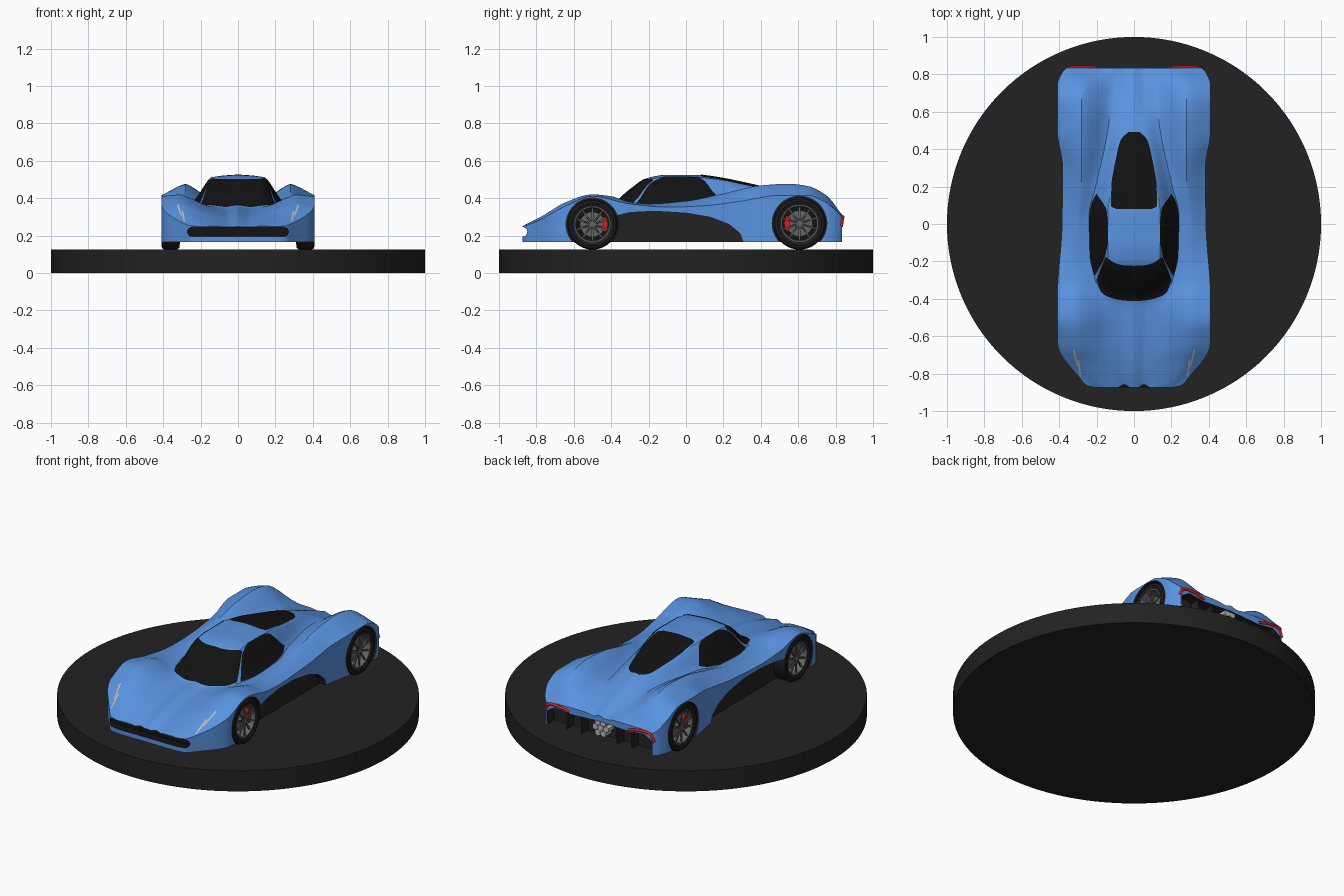
import bpy, bmesh, math
from mathutils import Vector
from mathutils.bvhtree import BVHTree

if "Cube" in bpy.data.objects:
    bpy.data.objects.remove(bpy.data.objects["Cube"])


def material(name, r, g, b):
    m = bpy.data.materials.new(name)
    m.diffuse_color = (r, g, b, 1)
    m.use_nodes = True
    m.node_tree.nodes["Principled BSDF"].inputs["Base Color"].default_value = m.diffuse_color
    return m


BLUE = material("blue paint", .10, .29, .74)
BLACK = material("black", .006, .006, .006)
DARK = material("dark trim", .016, .016, .016)
RUBBER = material("rubber", .012, .012, .012)
METAL = material("wheel metal", .13, .13, .13)
SILVER = material("silver", .5, .5, .5)
RED = material("red", .75, .01, .01)


def finish(name, bm, mat, smooth=35):
    me = bpy.data.meshes.new(name)
    bm.to_mesh(me)
    bm.free()
    me.materials.append(mat)
    ob = bpy.data.objects.new(name, me)
    bpy.context.collection.objects.link(ob)
    shade(ob, smooth)
    return ob


def shade(ob, angle):
    bpy.ops.object.select_all(action='DESELECT')
    ob.select_set(True)
    bpy.context.view_layer.objects.active = ob
    bpy.ops.object.shade_smooth_by_angle(angle=math.radians(angle))


def loft(rings, loop=False):
    """Skin closed rings of points, capped or joined end to end."""
    bm = bmesh.new()
    vs = [[bm.verts.new(p) for p in r] for r in rings]
    n = len(vs[0])
    for a, b in zip(vs, vs[1:] + vs[:1] if loop else vs[1:]):
        for i in range(n):
            j = (i + 1) % n
            bm.faces.new((a[i], a[j], b[j], b[i]))
    if not loop:
        bm.faces.new(vs[0])
        bm.faces.new(vs[-1])
    bmesh.ops.recalc_face_normals(bm, faces=bm.faces)
    return bm


def prism(name, pts, axis, lo, hi, mat):
    place = (lambda h, p: (h, p[0], p[1])) if axis == 'x' else (lambda h, p: (p[0], h, p[1]))
    return finish(name, loft([[place(h, p) for p in pts] for h in (lo, hi)]), mat)


def circle(u, v, r, n=48):
    return [(u + r * math.cos(2 * math.pi * i / n), v + r * math.sin(2 * math.pi * i / n)) for i in range(n)]


def curve(pts, t):
    """Smooth interpolation without overshoot."""
    n = len(pts)
    t = min(max(t, pts[0][0]), pts[-1][0])
    d = [(q[1] - p[1]) / (q[0] - p[0]) for p, q in zip(pts, pts[1:])]

    def slope(k):
        if k == 0 or k == n - 1:
            return d[0] if k == 0 else d[-1]
        return 2 * d[k-1] * d[k] / (d[k-1] + d[k]) if d[k-1] * d[k] > 0 else 0
    i = next(k for k in range(n - 1) if t <= pts[k+1][0])
    h = pts[i+1][0] - pts[i][0]
    s = (t - pts[i][0]) / h
    w = s * s * (3 - 2 * s)
    return (pts[i][1] * (1 - w) + pts[i+1][1] * w
            + h * (s * (1 - s) ** 2 * slope(i) - s * s * (1 - s) * slope(i + 1)))


# Body lines along y: centre line, canopy widths, valley, fender crest, outer edge
CENTRE = [(-.875, .25), (-.8, .28), (-.65, .32), (-.5, .345), (-.41, .36), (-.3, .445), (-.2, .51), (-.1, .525),
          (.05, .525), (.13, .517), (.37, .47), (.55, .425), (.7, .37), (.835, .315)]
ROOF_X = [(-.875, .05), (-.42, .07), (-.3, .115), (-.2, .14), (.05, .14), (.2, .12), (.5, .07), (.835, .04)]
BASE_X = [(-.875, .11), (-.6, .14), (-.42, .16), (-.3, .207), (-.15, .235), (.05, .24), (.2, .205), (.5, .14), (.835, .1)]
BASE_Z = [(-.875, .25), (-.65, .322), (-.41, .36), (-.2, .362), (.05, .38), (.2, .40), (.4, .40), (.6, .385),
          (.7, .355), (.835, .312)]
CREST_X = [(-.875, .16), (-.83, .22), (-.64, .305), (-.4, .31), (0, .30), (.3, .28), (.835, .28)]
CREST_Z = [(-.875, .25), (-.75, .315), (-.65, .375), (-.5, .42), (-.4, .41), (-.3, .38), (-.2, .37), (0, .385),
           (.2, .425), (.4, .468), (.55, .477), (.65, .465), (.75, .415), (.835, .31)]
EDGE_X = [(-.875, .2), (-.865, .25), (-.83, .285), (-.64, .408), (-.4, .41), (0, .385), (.3, .382), (.5, .41),
          (.74, .41), (.81, .385), (.835, .36)]
EDGE_Z = [(-.875, .248), (-.8, .275), (-.64, .36), (-.5, .41), (-.3, .37), (-.1, .352), (.1, .36), (.3, .385),
          (.5, .415), (.65, .415), (.75, .375), (.835, .302)]


def body_ring(y):
    r = curve(CENTRE, y)
    a, e = curve(ROOF_X, y), curve(EDGE_X, y)
    pts = [(-a, r - .012), (0, r), (a, r - .012), (curve(BASE_X, y), curve(BASE_Z, y)),
           (curve(CREST_X, y), curve(CREST_Z, y)), (e, curve(EDGE_Z, y))]
    half = []
    for p, q in zip(pts[1:], pts[2:]):
        for k in range(6):
            s = k / 6
            x = p[0] + (q[0] - p[0]) * s
            half.append((x, .5 * curve(pts, x) + .5 * (p[1] + (q[1] - p[1]) * s)))
    half.append(pts[-1])
    ring = [(-x, y, z) for x, z in reversed(half[1:])] + [(x, y, z) for x, z in half]
    return ring + [(e, y, .167), (-e, y, .167)]


stations = [-.875, -.871, -.866, -.858, -.845] + [-.83 + 1.645 * i / 90 for i in range(91)] + [.826, .835]
body_bm = loft([body_ring(y) for y in stations])
surface = BVHTree.FromBMesh(body_bm)
body = finish("body", body_bm, BLUE)

# Cut wheel arches, side recesses, mouth and tail recess; the cuts keep the dark trim
WHEELS = [("front", -.5, .26, .135), ("rear", .607, .265, .14)]
mouth = [(s * (.245 + .025 * math.cos(t)), .22 + s * .025 * math.sin(t))
         for s in (1, -1) for t in [math.pi * (k / 8 - .5) for k in range(9)]]
tail = [(-.35, .15), (-.355, .25), (-.3, .283), (-.2, .27), (0, .28), (.2, .27), (.3, .283), (.355, .25), (.35, .15)]
side = [(-.40, .15), (-.40, .30), (-.3, .323), (-.17, .33), (0, .32), (.13, .298), (.23, .26), (.29, .21), (.31, .15)]
cutters = [prism("cutter", mouth, 'y', -.95, -.82, BLACK), prism("cutter", tail, 'y', .77, .95, DARK)]
for s in (1, -1):
    cutters.append(prism("cutter", side, 'x', s * .34, s * .5, DARK))
    for _, y, z, r in WHEELS:
        cutters.append(prism("cutter", circle(y, z, r + .006, 64), 'x', s * .275, s * .55, DARK))
bpy.context.view_layer.objects.active = body
for c in cutters:
    c.hide_render = True
    m = body.modifiers.new("cut", 'BOOLEAN')
    m.operation, m.solver, m.material_mode, m.object = 'DIFFERENCE', 'EXACT', 'TRANSFER', c
    bpy.ops.object.modifier_apply(modifier=m.name)
for c in cutters:
    bpy.data.objects.remove(c)
shade(body, 30)


def patch(name, edge_a, edge_b, mat, n=32, m=14):
    """Panel lying on the body between two plan-view edges."""
    def at(edge, t):
        return [curve([(i, p[k]) for i, p in enumerate(edge)], t * (len(edge) - 1)) for k in (0, 1)]
    bm = bmesh.new()
    grid = []
    for i in range(n + 1):
        a, b = at(edge_a, i / n), at(edge_b, i / n)
        row = []
        for j in range(m + 1):
            x, y = [p + (q - p) * j / m for p, q in zip(a, b)]
            hit, nor, _, _ = surface.ray_cast(Vector((x, y, 2)), Vector((0, 0, -1)))
            row.append(bm.verts.new(hit + nor * .003))
        grid.append(row)
    for r, q in zip(grid, grid[1:]):
        for j in range(m):
            bm.faces.new((r[j], r[j+1], q[j+1], q[j]))
    bm.normal_update()
    if sum(f.normal.z for f in bm.faces) < 0:
        bmesh.ops.reverse_faces(bm, faces=bm.faces)
    return finish(name, bm, mat)


def flip(pts, s=-1):
    return [(s * x, y) for x, y in pts]


# Windows
low, high = [(.2, -.3), (.17, -.37), (.09, -.402)], [(.15, -.175), (.10, -.208), (.05, -.22)]
patch("windscreen", flip(low) + [(0, -.412)] + low[::-1], flip(high) + [(0, -.222)] + high[::-1], BLACK)
rear = [(.095, .08), (.124, .1), (.12, .2), (.095, .35), (.07, .45), (.03, .49)]
patch("rear_window", flip(rear), rear, BLACK)
outer = [(.212, -.27), (.235, -.18), (.24, 0), (.228, .1), (.2, .16)]
inner = [(.207, -.275), (.152, -.17), (.138, -.08), (.142, .06), (.195, .158)]

for s, label in ((1, "right"), (-1, "left")):
    patch("side_window_" + label, flip(outer, s), flip(inner, s), BLACK)
    # Headlight slits
    for x, y, dx in ((.318, -.665, -.02), (.293, -.72, -.012)):
        a, b = [(x, y), (x + dx, y - .1)], [(x + .009, y - .01), (x + dx + .009, y - .09)]
        patch("headlight_" + label, flip(a, s), flip(b, s), SILVER, 10, 2)
    # Tail light strip
    cu = bpy.data.curves.new("tail_light", 'CURVE')
    cu.dimensions, cu.bevel_depth, cu.bevel_resolution = '3D', .008, 2
    sp = cu.splines.new('BEZIER')
    path = [(.2, .836, .283), (.28, .839, .299), (.345, .836, .292), (.368, .832, .25)]
    sp.bezier_points.add(len(path) - 1)
    for p, (x, y, z) in zip(sp.bezier_points, path):
        p.co = (s * x, y, z)
        p.handle_left_type = p.handle_right_type = 'AUTO'
    cu.materials.append(RED)
    bpy.context.collection.objects.link(bpy.data.objects.new("tail_light_" + label, cu))
    # Diffuser fins
    for x in (.12, .22):
        prism("diffuser_fin", [(s * x, .17), (s * x + .012, .17), (s * x + .012, .27), (s * x, .27)], 'y', .76, .825, DARK)
    # Wheels
    for end, y, z, r in WHEELS:
        tag = f"_{end}_{label}"
        k = r / .14

        def spin(name, profile, mat):
            rings = [[(s * x, y + q * k * math.cos(t), z + q * k * math.sin(t)) for q, x in profile]
                     for t in [2 * math.pi * i / 56 for i in range(56)]]
            finish(name + tag, loft(rings, True), mat)
        spin("tyre", [(.1, .403), (.118, .41), (.132, .406), (.14, .392), (.14, .328), (.132, .314), (.1, .31)], RUBBER)
        spin("rim", [(.101, .402), (.094, .402), (.089, .39), (.089, .325), (.101, .325)], METAL)
        prism("wheel_back" + tag, circle(y, z, .09 * k), 'x', s * .325, s * .332, BLACK)
        prism("brake_disc" + tag, circle(y, z, .07 * k), 'x', s * .352, s * .362, METAL)
        prism("hub" + tag, circle(y, z, .016, 16), 'x', s * .33, s * .398, METAL)
        base = 0 if y < 0 else math.pi
        arc = [base + .55 * i / 6 for i in range(-6, 7)]
        prism("caliper" + tag, [(y + .082 * math.cos(t), z + .082 * math.sin(t)) for t in arc]
              + [(y + .055 * math.cos(t), z + .055 * math.sin(t)) for t in arc[::-1]], 'x', s * .348, s * .38, RED)
        bm = bmesh.new()
        for i in range(20):
            t = 2 * math.pi * (i // 2) / 10
            t2 = t + (.3 if i % 2 else -.3)
            p = Vector((s * .393, y + .014 * math.cos(t), z + .014 * math.sin(t)))
            q = Vector((s * .393, y + .092 * k * math.cos(t2), z + .092 * k * math.sin(t2)))
            mat = Vector((0, 0, 1)).rotation_difference(q - p).to_matrix().to_4x4()
            mat.translation = (p + q) / 2
            made = bmesh.ops.create_cube(bm, size=1)["verts"]
            bmesh.ops.scale(bm, vec=(.007, .005, (q - p).length), verts=made)
            bmesh.ops.transform(bm, matrix=mat, verts=made)
        finish("spokes" + tag, bm, METAL)

# Hexagonal exhaust cluster
for u, v in [(0, .235)] + circle(0, .235, .037, 6):
    prism("exhaust", [(u + .02 * math.sin(math.pi * i / 3), v + .02 * math.cos(math.pi * i / 3)) for i in range(6)],
          'y', .76, .825, SILVER)

# Round display stand
finish("display_stand", loft([[(x, y, h) for x, y in circle(0, 0, 1, 128)] for h in (0, .125)]), DARK)
